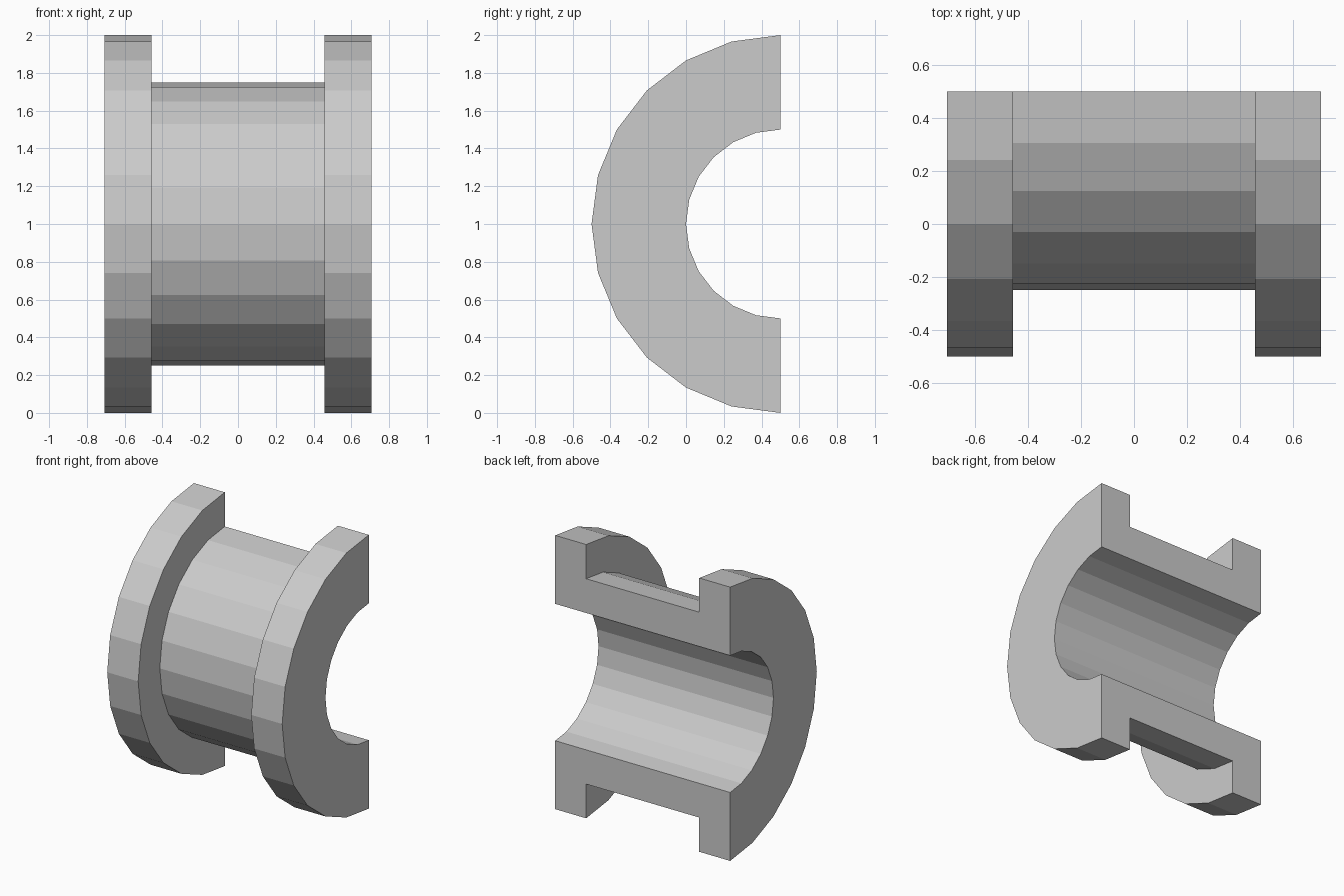
import bpy, bmesh
from math import sin, cos, pi

if "Cube" in bpy.data.objects:
    bpy.data.objects.remove(bpy.data.objects["Cube"])

SEGMENTS = 12                      # 15-degree facets over the half turn
AXIS_Y, AXIS_Z = 0.5, 1.0          # axis of the bushing runs along x
END, SHOULDER = 0.707, 0.457
BORE, BARREL, FLANGE = 0.5, 0.75, 1.0

# Cross-section as (x, radius): barrel with a flange at each end
half = [(END, BORE), (END, FLANGE), (SHOULDER, FLANGE), (SHOULDER, BARREL)]
profile = half + [(-x, r) for x, r in reversed(half)]

bm = bmesh.new()
rings = []
for i in range(SEGMENTS + 1):
    a = pi * i / SEGMENTS
    rings.append([bm.verts.new((x, AXIS_Y - r * sin(a), AXIS_Z + r * cos(a)))
                  for x, r in profile])

# Revolved walls
n = len(profile)
for a, b in zip(rings, rings[1:]):
    for j in range(n):
        k = (j + 1) % n
        bm.faces.new((a[j], a[k], b[k], b[j]))

# Flat split faces
bm.faces.new(rings[0])
bm.faces.new(rings[-1])
bmesh.ops.recalc_face_normals(bm, faces=bm.faces[:])

mesh = bpy.data.meshes.new("half_bushing")
bm.to_mesh(mesh)
bm.free()
bpy.context.collection.objects.link(bpy.data.objects.new("half_bushing", mesh))
